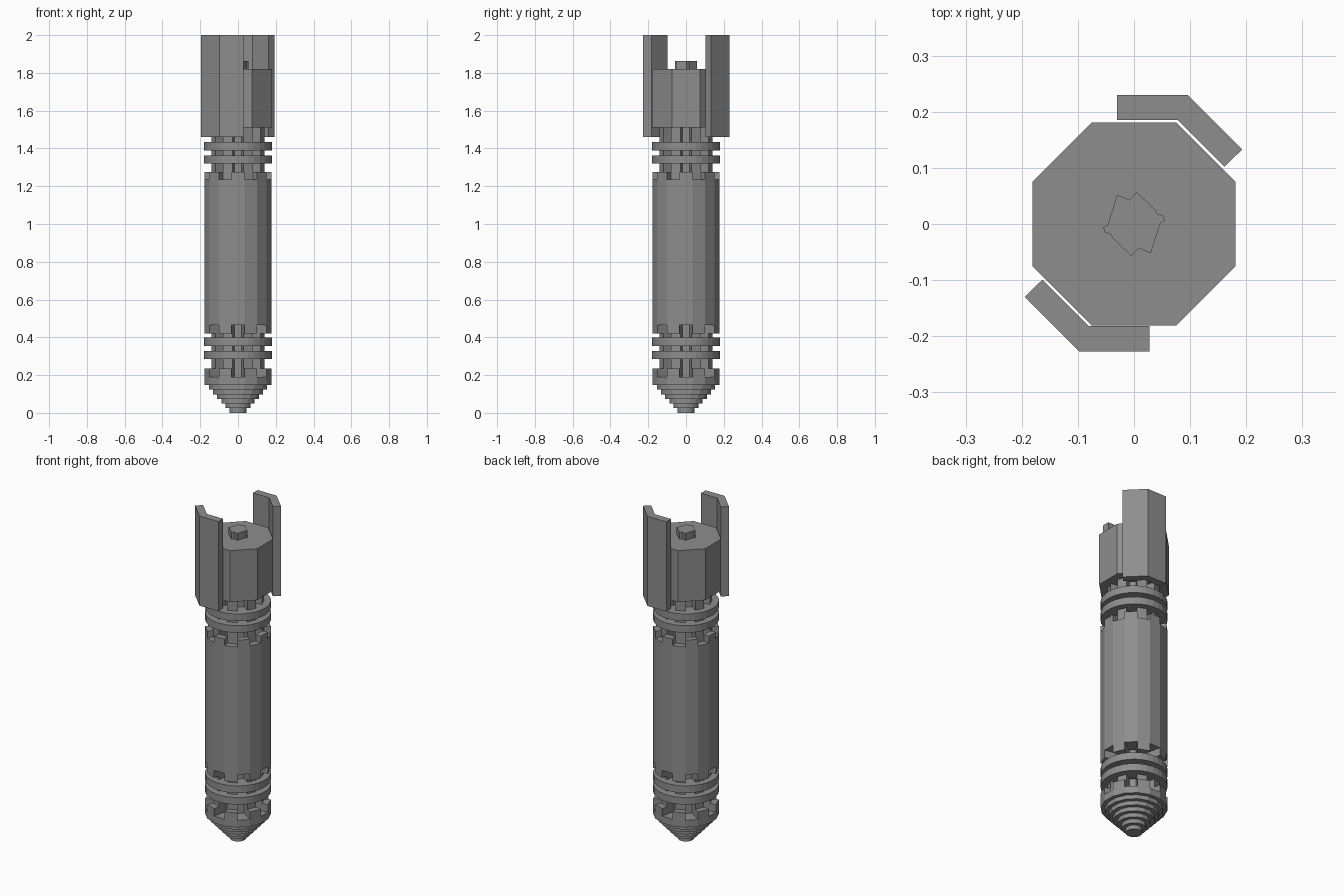
import bpy, bmesh
from math import pi, sin, cos

cube = bpy.data.objects.get("Cube")
if cube:
    bpy.data.objects.remove(cube, do_unlink=True)

grey = bpy.data.materials.new("metal grey")
grey.use_nodes = True
colour = (0.27, 0.27, 0.27, 1)
grey.diffuse_color = colour
grey.node_tree.nodes["Principled BSDF"].inputs["Base Color"].default_value = colour


def polar(radius, turn):
    return radius * cos(turn), radius * sin(turn)


def ngon(radius, sides):
    return [polar(radius, (i + 0.5) * 2 * pi / sides) for i in range(sides)]


def build(name, prisms):
    """Make one object from (outline, bottom, top) prisms."""
    bm = bmesh.new()
    for outline, bottom, top in prisms:
        low = [bm.verts.new((x, y, bottom)) for x, y in outline]
        high = [bm.verts.new((x, y, top)) for x, y in outline]
        bm.faces.new(low[::-1])
        bm.faces.new(high)
        for i in range(len(low)):
            j = (i + 1) % len(low)
            bm.faces.new((low[i], low[j], high[j], high[i]))
    bmesh.ops.recalc_face_normals(bm, faces=bm.faces)
    mesh = bpy.data.meshes.new(name)
    bm.to_mesh(mesh)
    bm.free()
    mesh.materials.append(grey)
    obj = bpy.data.objects.new(name, mesh)
    bpy.context.collection.objects.link(obj)
    return obj


SIDES, OUTER, CORE = 16, 0.18, 0.143
STEP = 2 * pi / SIDES


def crown(first, bottom, top):
    """Teeth standing on every other facet of the barrel."""
    teeth = []
    for i in range(first, SIDES, 2):
        a, b = (i - 0.5) * STEP, (i + 0.5) * STEP
        outline = [polar(CORE, a), polar(OUTER, a), polar(OUTER, b), polar(CORE, b)]
        teeth.append((outline, bottom, top))
    return teeth


# Fluted core running through the whole grip
flutes = []
for i in range(SIDES):
    radius = CORE if i % 2 else 0.09
    flutes += [polar(radius, (i - 0.5) * STEP), polar(radius, (i + 0.5) * STEP)]
build("fluted_core", [(flutes, 0.17, 1.52)])

# Main barrel with castellated ends
barrel = ngon(OUTER, SIDES)
build("barrel", [(barrel, 0.465, 1.235)] + crown(1, 0.42, 0.465) + crown(0, 1.235, 1.275))

# Ring pairs at both ends of the barrel
for place, heights in (("lower", (0.285, 0.355)), ("upper", (1.32, 1.39))):
    build(place + "_rings", [(ngon(OUTER, 32), z, z + 0.043) for z in heights])

# Castellated base and stepped nose
build("base_collar", [(barrel, 0.148, 0.19)] + crown(1, 0.19, 0.235))
nose_steps = 6
rise = 0.148 / nose_steps
build("stepped_nose", [(ngon(0.045 + 0.0225 * i, SIDES), i * rise, (i + 1) * rise)
                       for i in range(nose_steps)])

# Octagonal head
build("head", [(ngon(0.196, 8), 1.51, 1.82)])

# Small crystal on the head, the same after half a turn
half = [(-0.03, 0.052), (-0.008, 0.043), (0.005, 0.057), (0.038, 0.025),
        (0.042, 0.018), (0.052, 0.015), (0.055, 0.006), (0.047, 0.002)]
build("crystal", [(half + [(-x, -y) for x, y in half], 1.82, 1.862)])

# Angled guard plates on opposite sides
guard = [(-0.03, 0.23), (0.096, 0.23), (0.193, 0.133),
         (0.161, 0.102), (0.078, 0.185), (-0.03, 0.185)]
build("back_guard", [(guard, 1.46, 2.0)])
build("front_guard", [([(-x - 0.002, 0.003 - y) for x, y in guard], 1.46, 2.0)])
